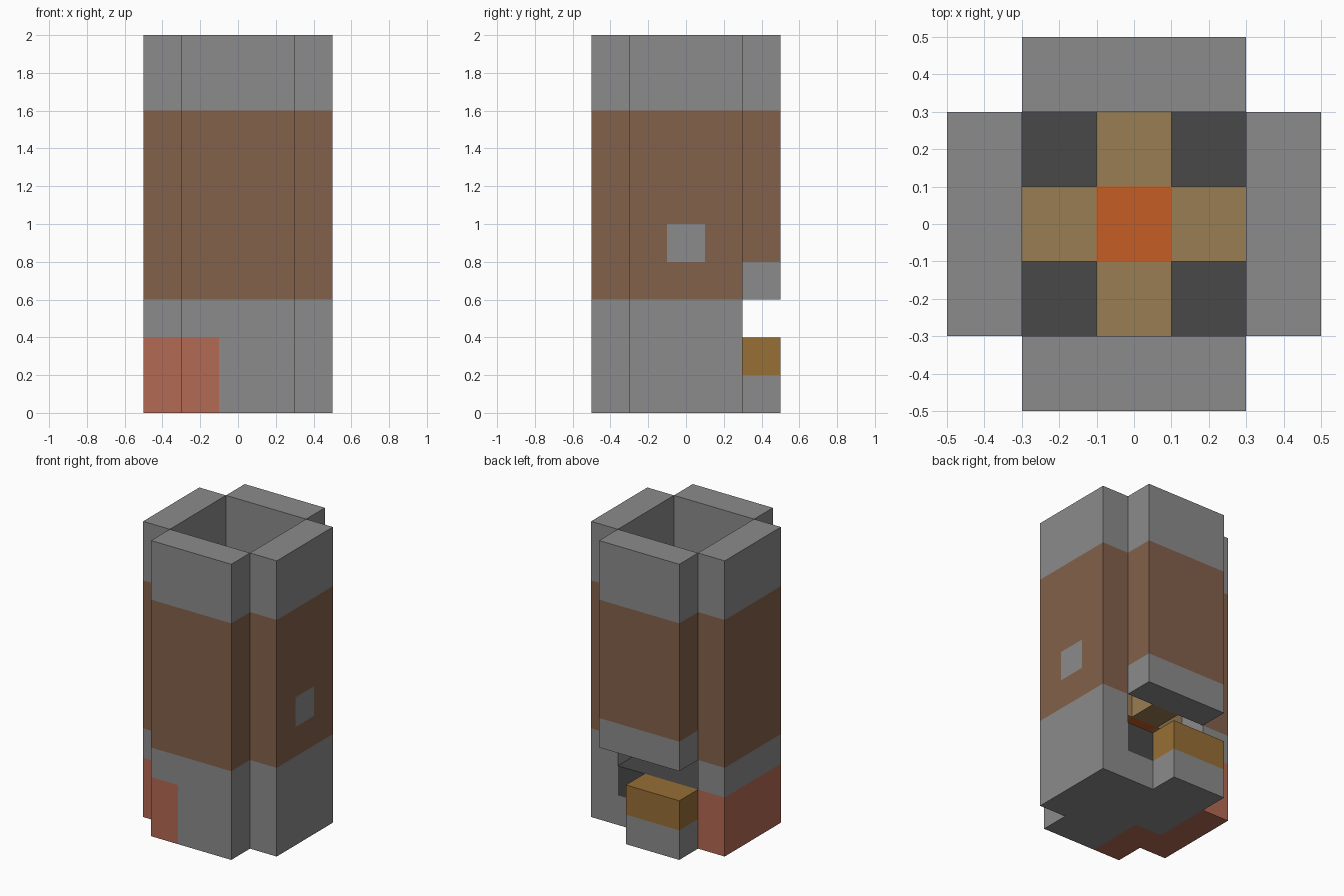
import bpy
import bmesh
from mathutils import Vector

if "Cube" in bpy.data.objects:
    bpy.data.objects.remove(bpy.data.objects["Cube"], do_unlink=True)


def material(name, rgb):
    m = bpy.data.materials.new(name)
    m.use_nodes = True
    m.diffuse_color = (*rgb, 1)
    m.node_tree.nodes["Principled BSDF"].inputs["Base Color"].default_value = (*rgb, 1)
    return m


COLOURS = {
    "grey": (0.26, 0.26, 0.26),
    "brown": (0.227, 0.119, 0.069),
    "brick_red": (0.456, 0.144, 0.087),
    "gold": (0.31, 0.156, 0.036),
    "tan": (0.323, 0.205, 0.087),
    "orange": (0.558, 0.109, 0.019),
    "charcoal": (0.065, 0.065, 0.065),
}
MATS = {name: material(name, rgb) for name, rgb in COLOURS.items()}
NAMES = list(MATS)


def block(name, low, high, rule, cuts=()):
    """Box between two corners, sliced at (axis, position) and coloured by a rule."""
    low, high = Vector(low), Vector(high)
    bm = bmesh.new()
    bmesh.ops.create_cube(bm, size=1)
    for v in bm.verts:
        v.co = (low + high) / 2 + v.co * (high - low)
    for axis, position in cuts:
        normal, point = Vector(), Vector()
        normal[axis], point[axis] = 1, position
        bmesh.ops.bisect_plane(bm, geom=bm.verts[:] + bm.edges[:] + bm.faces[:],
                               plane_co=point, plane_no=normal)
    bm.normal_update()
    mesh = bpy.data.meshes.new(name)
    for m in MATS.values():
        mesh.materials.append(m)
    for f in bm.faces:
        colour = rule(f.calc_center_median(), f.normal) if callable(rule) else rule
        f.material_index = NAMES.index(colour)
    bm.to_mesh(mesh)
    bm.free()
    obj = bpy.data.objects.new(name, mesh)
    bpy.context.collection.objects.link(obj)
    return obj


def wall_rule(outward, band_start=0.6):
    """Brown band on the outside, red lower corner, grey elsewhere."""
    outward = Vector(outward)

    def rule(c, n):
        if n.dot(outward) < -0.5:
            return "grey"
        if c.z < 0.4 and c.x < -0.1 and (c.y < -0.1 or c.x < -0.3):
            return "brick_red"
        if n.x > 0.5 and c.x > 0.45 and abs(c.y) < 0.1 and 0.8 < c.z < 1:
            return "grey"
        return "brown" if band_start < c.z < 1.6 else "grey"
    return rule


BANDS = [(2, 0.4), (2, 0.6), (2, 1.6)]

# Outer walls of the hollow tower
block("right_wall", (-0.5, -0.3, 0), (-0.3, 0.3, 2), wall_rule((-1, 0, 0)), BANDS)
block("left_wall", (0.3, -0.3, 0), (0.5, 0.3, 2), wall_rule((1, 0, 0)),
      BANDS + [(1, -0.1), (1, 0.1), (2, 0.8), (2, 1)])
block("front_wall", (-0.3, -0.5, 0), (0.3, -0.3, 2), wall_rule((0, -1, 0)),
      BANDS + [(0, -0.1)])
block("back_wall", (-0.3, 0.3, 0.6), (0.3, 0.5, 2), wall_rule((0, 1, 0), 0.8),
      [(2, 0.8), (2, 1.6)])

# Ledge below the rear opening
block("back_ledge", (-0.3, 0.3, 0), (0.1, 0.5, 0.4),
      lambda c, n: "gold" if c.z > 0.2 else "grey", [(2, 0.2)])


# Hearth floor with a dark upper layer
def floor_rule(c, n):
    if c.z > 0.2:
        return "charcoal"
    return "brick_red" if c.x < -0.1 and c.y < -0.1 else "grey"


block("hearth_floor", (-0.3, -0.3, 0), (0.3, 0.3, 0.4), floor_rule,
      [(2, 0.2), (0, -0.1), (1, -0.1)])

# Crossed beams around a glowing core
block("core", (-0.1, -0.1, 0.6), (0.1, 0.1, 0.8), "orange")
for name, x, y in (("left", 1, 0), ("right", -1, 0), ("back", 0, 1), ("front", 0, -1)):
    centre = Vector((x, y, 0)) * 0.2 + Vector((0, 0, 0.7))
    half = Vector((0.1, 0.1, 0.1))
    block(name + "_beam", centre - half, centre + half, "tan")
